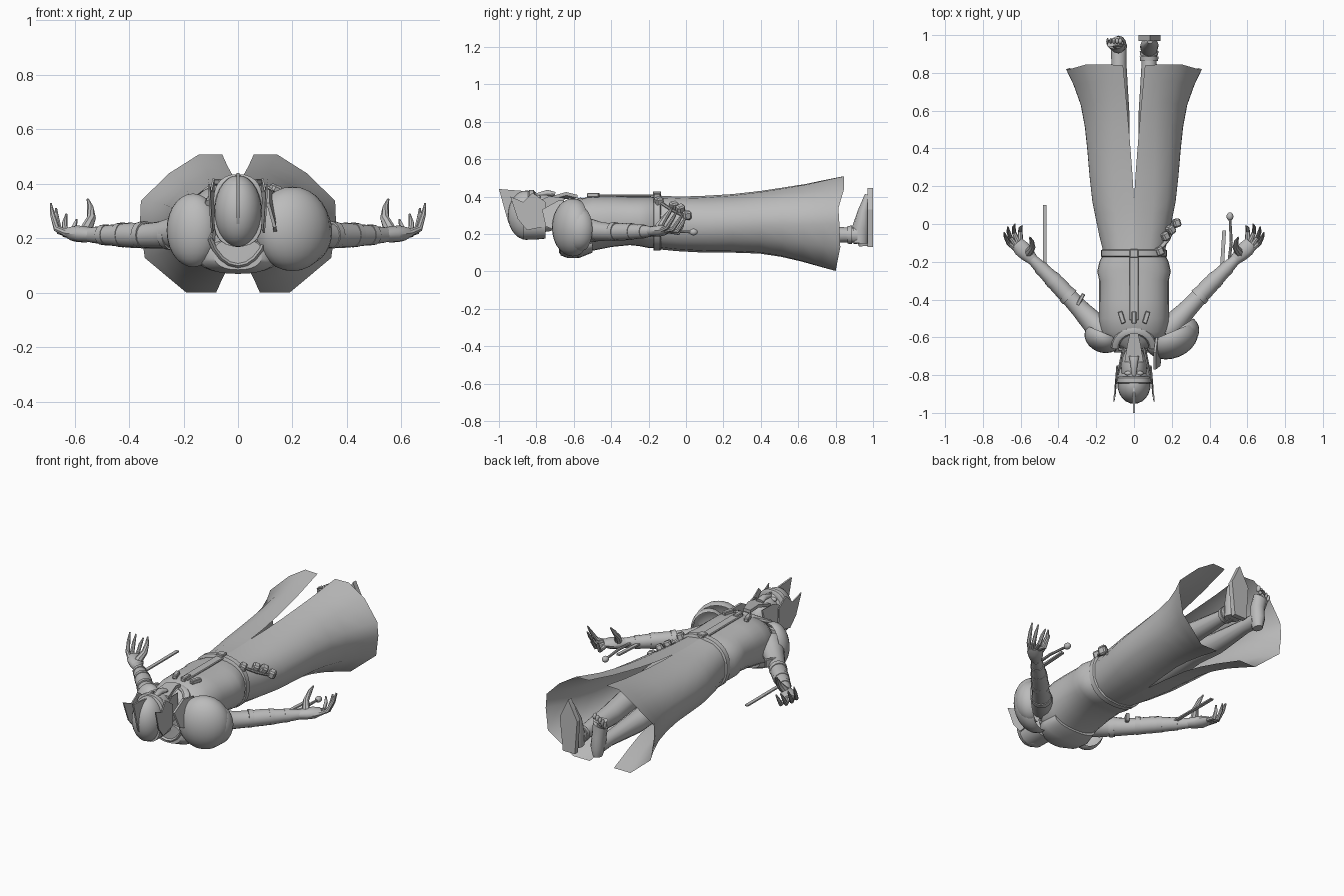
import bpy, bmesh, math
from mathutils import Vector, Matrix

if "Cube" in bpy.data.objects:
    bpy.data.objects.remove(bpy.data.objects["Cube"])

grey = bpy.data.materials.new("plain grey")
grey.diffuse_color = (0.5, 0.5, 0.5, 1)
grey.use_nodes = True
grey.node_tree.nodes["Principled BSDF"].inputs["Base Color"].default_value = grey.diffuse_color


def finish(name, bm, angle=40, closed=True):
    if closed:
        bmesh.ops.recalc_face_normals(bm, faces=bm.faces)
    me = bpy.data.meshes.new(name)
    bm.to_mesh(me)
    bm.free()
    me.materials.append(grey)
    ob = bpy.data.objects.new(name, me)
    bpy.context.collection.objects.link(ob)
    bpy.ops.object.select_all(action='DESELECT')
    ob.select_set(True)
    bpy.context.view_layer.objects.active = ob
    bpy.ops.object.shade_smooth_by_angle(angle=math.radians(angle))
    return ob


def skin(name, rings, caps=True, loop=True, angle=40):
    """Bridge equal-length rings of points."""
    bm = bmesh.new()
    vs = [[bm.verts.new(p) for p in r] for r in rings]
    n = len(vs[0])
    for a, b in zip(vs, vs[1:]):
        for i in range(n if loop else n - 1):
            j = (i + 1) % n
            bm.faces.new((a[i], a[j], b[j], b[i]))
    if caps:
        bm.faces.new(vs[0])
        bm.faces.new(vs[-1])
    return finish(name, bm, angle)


def spow(v, e):
    return math.copysign(abs(v) ** e, v)


def body(name, sections, n=28, e=0.85, caps=True):
    """Loft of rounded sections along y: (y, half width, top z, bottom z)."""
    rings = []
    for y, hx, zt, zb in sections:
        rings.append([(hx * spow(math.sin(t), e), y, (zt + zb) / 2 + (zt - zb) / 2 * spow(math.cos(t), e))
                      for t in (2 * math.pi * i / n for i in range(n))])
    return skin(name, rings, caps)


def tube(name, pts, radii, n=12):
    """Limb along points; each radius is a number or (sideways, upward)."""
    pts = [Vector(p) for p in pts]
    rings = []
    for i, p in enumerate(pts):
        d = (pts[min(i + 1, len(pts) - 1)] - pts[max(i - 1, 0)]).normalized()
        side = d.cross(Vector((0, 0, 1)) if abs(d.z) < 0.95 else Vector((0, 1, 0))).normalized()
        up = side.cross(d)
        r = radii[i] if isinstance(radii[i], tuple) else (radii[i], radii[i])
        rings.append([p + side * r[0] * math.cos(t) + up * r[1] * math.sin(t)
                      for t in (2 * math.pi * k / n for k in range(n))])
    return skin(name, rings)


def ball(name, loc, size, turn=0, cut=None):
    bm = bmesh.new()
    bmesh.ops.create_uvsphere(bm, u_segments=24, v_segments=14, radius=1)
    if cut is not None:   # open shell: drop the part below a local y limit
        bmesh.ops.bisect_plane(bm, geom=bm.verts[:] + bm.edges[:] + bm.faces[:],
                               plane_co=(0, cut, 0), plane_no=(0, 1, 0), clear_outer=True)
    bm.transform(Matrix.Translation(loc) @ Matrix.Rotation(turn, 4, 'Z') @ Matrix.Diagonal((*size, 1)))
    return finish(name, bm)


def box(name, loc, size, rot=(0, 0, 0), bevel=0.004):
    bm = bmesh.new()
    bmesh.ops.create_cube(bm, size=1)
    bm.transform(Matrix.Diagonal((*size, 1)))
    if bevel:
        bmesh.ops.bevel(bm, geom=bm.edges[:], offset=bevel, segments=1, affect='EDGES')
    m = Matrix.Translation(loc)
    for ang, ax in zip(rot, 'XYZ'):
        m = m @ Matrix.Rotation(ang, 4, ax)
    bm.transform(m)
    return finish(name, bm, 30)


def plate(name, outline, offset):
    """Flat polygon pushed out along an offset."""
    o = Vector(offset)
    return skin(name, [[Vector(p) - o / 2 for p in outline], [Vector(p) + o / 2 for p in outline]], angle=30)


# Torso and belt
body("torso", [(-.15, .16, .395, .125), (-.2, .183, .4, .125), (-.25, .195, .4, .135), (-.3, .184, .4, .14),
               (-.4, .184, .405, .13), (-.5, .185, .405, .11), (-.57, .185, .385, .09),
               (-.62, .15, .36, .09), (-.66, .07, .33, .14)])
body("belt", [(-.175, .168, .41, .115), (-.17, .176, .417, .11), (-.14, .176, .417, .11), (-.135, .168, .41, .115)])
box("belt_buckle", (0, -.155, .418), (.045, .045, .02))
box("front_strip", (0, -.34, .406), (.05, .34, .012))

# Skirt: two cloth halves, joined at the hips and split front and back
hem = [(.17, 1), (.4, 1), (.7, .73), (.99, .33), (1, 0), (.95, -.5), (.53, -1), (.2, -1)]
lift = [0, .005, .005, -.025, -.02, -.015, -.04, -.04]
skirt = [(-.15, .165, .405, .118), (-.05, .19, .4, .108), (.06, .212, .402, .102), (.12, .224, .405, .1),
         (.25, .238, .413, .1), (.4, .25, .43, .095), (.52, .262, .448, .078), (.64, .283, .467, .052),
         (.75, .32, .49, .024), (.84, .36, .508, .002)]
for s, side in ((1, "right"), (-1, "left")):
    rings = []
    for y, hx, zt, zb in skirt:
        k = max(0, (y + .15) / .99)
        ring = []
        for i, (u, v) in enumerate(hem):
            a = math.pi * i / 7
            x = hx * (spow(math.sin(a), .85) * (1 - k) + u * k)
            z = (zt + zb) / 2 + (zt - zb) / 2 * (spow(math.cos(a), .85) * (1 - k) + v * k)
            open_k = max(0, (y - .12) / .72)
            if i == 0:
                x = .058 * open_k ** 1.2
            if i == 7:
                x = .08 * open_k
            ring.append((s * x, y + lift[i] * k ** 3, z))
        rings.append(ring)
    skin(side + "_skirt_half", rings, caps=False, loop=False, angle=50)

# Legs
for s, side in ((1, "right"), (-1, "left")):
    tube(side + "_leg", [(s * .09, -.1, .25), (s * .1, .15, .24), (s * .09, .42, .225), (s * .085, .6, .2),
                         (s * .08, .85, .195), (s * .08, .95, .19)], [.08, .085, .065, .06, .04, .042])
# Bare foot
tube("bare_foot", [(-.08, .955, .135), (-.08, .95, .19), (-.085, .945, .26), (-.1, .955, .33), (-.108, .965, .36)],
     [(.025, .03), (.04, .047), (.04, .042), (.047, .03), (.04, .02)])
for i in range(5):
    ball("toe", (-.072 - i * .017, .968, .376 - i * .009), (.011 - i * .001, .016, .02))
# Armoured foot with pointed sole
plate("pointed_sole", [(.04, .985, .13), (.12, .985, .13), (.14, .985, .33), (.085, .985, .445), (.025, .985, .33)],
      (0, .03, 0))
tube("boot_upper", [(.08, .93, .15), (.08, .935, .23), (.082, .95, .32), (.085, .968, .41)],
     [.045, .048, (.048, .032), (.015, .012)])
for y in (.875, .905):
    tube("ankle_band", [(.08, y - .012, .195), (.08, y + .012, .195)], [.047, .05])

# Neck, head, helmet
tube("neck", [(0, -.57, .25), (0, -.66, .265), (0, -.74, .29)], [.09, .055, .055])
ball("face", (0, -.765, .31), (.068, .125, .1))
ball("helmet_dome", (0, -.852, .3), (.087, .1, .132))
body("helmet_skirt", [(-.87, .088, .36, .17), (-.8, .09, .36, .17), (-.75, .085, .33, .175)])
plate("helmet_crest", [(0, -1, .44), (0, -.97, .33), (0, -.95, .26), (0, -.9, .2), (0, -.85, .3), (0, -.8, .425),
                       (0, -.9, .432)], (.01, 0, 0))
body("brow_band", [(-.845, .082, .425, .24), (-.838, .09, .436, .24), (-.815, .09, .436, .24), (-.808, .08, .425, .25)])
for s in (1, -1):
    plate("helmet_wing", [(s * .088, -.75, .24), (s * .09, -.75, .37), (s * .09, -.82, .42), (s * .1, -.87, .37),
                          (s * .107, -.94, .4), (s * .1, -.9, .28), (s * .095, -.85, .22)], (.007, 0, 0))
    ball("eye", (s * .03, -.79, .397), (.02, .012, .012))
    plate("cheek_guard", [(s * .085, -.8, .37), (s * .066, -.73, .4), (s * .05, -.65, .39), (s * .06, -.66, .32),
                          (s * .08, -.76, .27)], (s * .008, 0, .004))
tube("nose_ridge", [(0, -.8, .405), (0, -.74, .42), (0, -.7, .412)], [(.012, .012), (.02, .016), (.026, .012)])
plate("mouth_mask", [(-.05, -.73, .39), (.05, -.73, .39), (.035, -.64, .415), (.022, -.58, .4), (-.022, -.58, .4),
                     (-.035, -.64, .415)], (0, 0, .018))

# Collar
arc = [math.pi * i / 12 for i in range(13)]
tube("front_collar", [(.1 * math.cos(a), -.655 + .09 * math.sin(a), .33 + .05 * math.sin(a)) for a in arc],
     [(.022, .014)] * 13, 8)
tube("back_collar", [(.12 * math.cos(a), -.645, .3 - .2 * math.sin(a)) for a in arc], [(.035, .012)] * 13, 8)

# Chest plates
for x, turn in ((-.065, .3), (0, 0), (.065, -.3)):
    box("chest_plate", (x, -.495, .407), (.026, .065, .024), (0, 0, turn))

# Shoulder armour: larger on one side
for name, c, size, turn, cut in (
        ("large_pauldron", (.2, -.605, .235), (.145, .105, .155), .4, .3),
        ("large_pauldron_rim", (.25, -.575, .225), (.1, .085, .12), .6, .3),
        ("small_pauldron", (-.165, -.6, .23), (.1, .08, .135), -.4, .3)):
    ball(name, c, size, turn, cut)
plate("neck_guard", [(.11, -.77, .33), (.135, -.75, .24), (.14, -.65, .2), (.12, -.6, .37), (.11, -.68, .38)],
      (.012, 0, 0))
body("upper_back_plate", [(-.67, .09, .2, .085), (-.63, .14, .2, .07), (-.57, .155, .2, .072), (-.5, .14, .2, .1)])

# Arms and hands
fingers = [((.6, -.1), (.602, -.04, .205), (.592, -.01, .27)), ((.61, -.105), (.635, -.045, .215), (.63, 0, .29)),
           ((.62, -.12), (.655, -.07, .225), (.668, -.015, .31)), ((.625, -.135), (.665, -.1, .235), (.687, -.045, .328))]
for s, side in ((1, "right"), (-1, "left")):
    def m(p):
        return (s * p[0], p[1], p[2])
    arm = [(.15, -.58, .24), (.21, -.53, .225), (.28, -.455, .213), (.335, -.395, .21), (.4, -.325, .212),
           (.47, -.255, .212), (.54, -.185, .213)]
    tube(side + "_arm", [m(p) for p in arm], [.075, .062, .05, .046, .046, .038, .028], 16)
    for x, y, r in ((.25, -.487, .057), (.35, -.38, .051), (.43, -.295, .046), (.49, -.235, .039)):
        tube("arm_band", [m((x - .01, y - .01, .213)), m((x + .01, y + .01, .213))], [r, r * .95], 16)
    tube(side + "_palm", [m(p) for p in ((.53, -.195, .213), (.565, -.16, .215), (.595, -.13, .218), (.622, -.1, .222))],
         [(.027, .025), (.04, .03), (.044, .03), (.036, .018)])
    for b, k, t in fingers:
        tube("finger", [m((*b, .218)), m(k), m([(u + v) / 2 + .004 for u, v in zip(k, t)]), m(t)],
             [.014, .012, .01, .004], 8)
    tube("thumb", [m((.56, -.155, .225)), m((.538, -.12, .275)), m((.542, -.09, .315)), m((.552, -.07, .345))],
         [.024, .017, .012, .004], 8)

# Wrist blade on one side, rod with a knob on the other
box("wrist_blade", (-.472, -.075, .215), (.02, .35, .008), bevel=0)
box("arm_clip", (-.283, -.4, .235), (.02, .07, .05), (0, 0, -.5))
box("rod_plate", (.47, -.16, .215), (.02, .25, .01), (0, 0, -.06), 0)
tube("rod", [(.5, -.22, .22), (.515, -.1, .215), (.508, .03, .21)], [.008, .008, .007], 8)
ball("rod_knob", (.508, .04, .21), (.018, .022, .018))

# Belt pouches
for x, y, z, r in ((.225, .005, .3, .3), (.195, -.03, .335, .6), (.165, -.065, .35, .5), (.135, -.145, .375, .4)):
    box("belt_pouch", (x, y, z), (.04, .045, .045), (0, r, r), .008)
tube("pouch_strap", [(.13, -.14, .37), (.18, -.08, .33), (.205, -.02, .3), (.215, .02, .28)], [(.012, .008)] * 4, 8)
